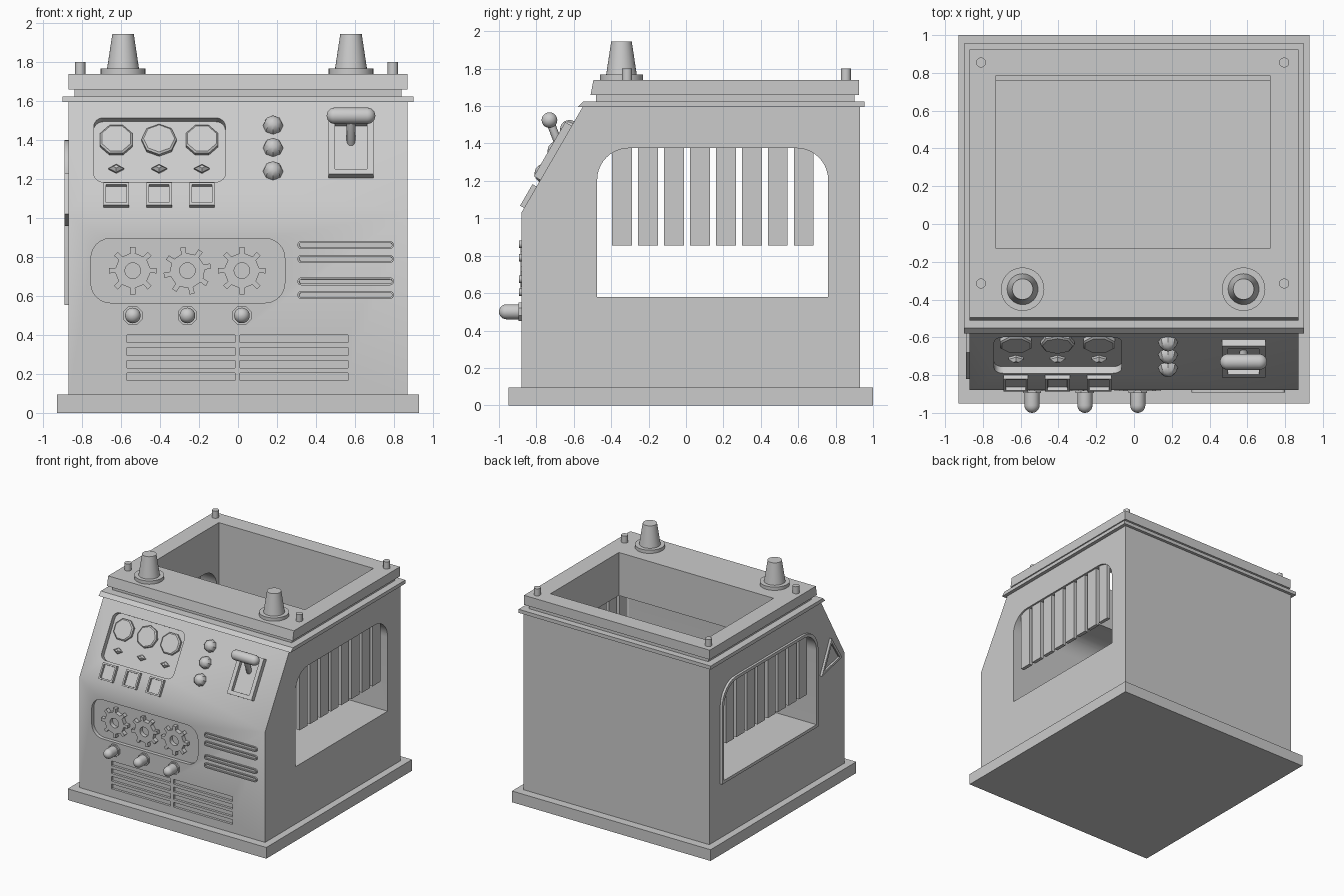
import bpy, bmesh
from math import sin, cos, pi, radians
from mathutils import Matrix, Vector

if "Cube" in bpy.data.objects:
    bpy.data.objects.remove(bpy.data.objects["Cube"], do_unlink=True)

GREY = bpy.data.materials.new("plain_grey")
GREY.use_nodes = True
GREY.diffuse_color = (0.6, 0.6, 0.6, 1)
GREY.node_tree.nodes["Principled BSDF"].inputs["Base Color"].default_value = (0.6, 0.6, 0.6, 1)


def plane(origin, u, v):
    """Matrix whose local x, y and z are u, v and their outward normal."""
    u, v = Vector(u).normalized(), Vector(v).normalized()
    rot = Matrix((u, v, u.cross(v))).transposed().to_4x4()
    return Matrix.Translation(origin) @ rot


TOP = Matrix.Identity(4)
FRONT = plane((0, -0.88, 0), (1, 0, 0), (0, 0, 1))
SLOPE = plane((0, -0.88, 1.03), (1, 0, 0), (0, 0.33, 0.57))
LEFT = plane((0, 0, 0), (0, 1, 0), (0, 0, 1))
RIGHT = plane((0, 0, 0), (0, -1, 0), (0, 0, 1))


def up(z):
    """Distance along the sloped panel for a height z."""
    return (z - 1.03) / 0.866


def finish(name, bm, matrix):
    bmesh.ops.recalc_face_normals(bm, faces=bm.faces[:])
    bm.transform(matrix)
    mesh = bpy.data.meshes.new(name)
    bm.to_mesh(mesh)
    bm.free()
    mesh.materials.append(GREY)
    mesh.shade_smooth()
    mesh.set_sharp_from_angle(angle=radians(32))
    obj = bpy.data.objects.new(name, mesh)
    bpy.context.collection.objects.link(obj)
    return obj


def stack(name, rings, matrix, border=0, depth=0):
    """Skin equal-length rings of points; optionally sink the last cap inside a border."""
    bm = bmesh.new()
    loops = [[bm.verts.new(p) for p in ring] for ring in rings]
    for a, b in zip(loops, loops[1:]):
        for i in range(len(a)):
            j = (i + 1) % len(a)
            bm.faces.new((a[i], a[j], b[j], b[i]))
    bm.faces.new(loops[0][::-1])
    cap = bm.faces.new(loops[-1])
    if border:
        bm.normal_update()
        bmesh.ops.inset_region(bm, faces=[cap], thickness=border, use_even_offset=True)
        bm.normal_update()
        bmesh.ops.inset_region(bm, faces=[cap], thickness=0.0005, depth=-depth, use_even_offset=True)
    return finish(name, bm, matrix)


def prism(name, pts, n0, n1, matrix=TOP, border=0, depth=0):
    return stack(name, [[(x, y, n) for x, y in pts] for n in (n0, n1)], matrix, border, depth)


def lathe(name, profile, matrix, seg=24, turn=0.0):
    rings = [[(r * cos(turn + 2 * pi * i / seg), r * sin(turn + 2 * pi * i / seg), h)
              for i in range(seg)] for r, h in profile]
    return stack(name, rings, matrix)


def dome(r, h, steps=6):
    return [(max(r * cos(pi / 2 * i / steps), 0.001), h + r * sin(pi / 2 * i / steps))
            for i in range(steps + 1)]


def rect(x0, x1, y0, y1, low=0.0, high=None, steps=6):
    """Rectangle with rounded lower and upper corners."""
    high = low if high is None else high
    pts = []
    for cx, cy, sx, sy, r, a in ((x0, y0, 1, 1, low, pi), (x1, y0, -1, 1, low, 1.5 * pi),
                                 (x1, y1, -1, -1, high, 0), (x0, y1, 1, -1, high, pi / 2)):
        for i in range(steps + 1 if r else 1):
            t = a + pi / 2 * i / steps
            pts.append((cx + sx * r + r * cos(t), cy + sy * r + r * sin(t)))
    return pts


def cut(obj, cutters):
    """Subtract the cutters, bake the result and remove them."""
    for c in cutters:
        c.hide_render = True
        m = obj.modifiers.new("cut", "BOOLEAN")
        m.operation, m.solver, m.object = "DIFFERENCE", "EXACT", c
    bpy.context.view_layer.update()
    baked = bpy.data.meshes.new_from_object(obj.evaluated_get(bpy.context.evaluated_depsgraph_get()))
    obj.modifiers.clear()
    obj.data = baked
    baked.shade_smooth()
    baked.set_sharp_from_angle(angle=radians(32))
    for c in cutters:
        bpy.data.objects.remove(c, do_unlink=True)


def tunnel():
    return prism("tunnel_cutter", rect(-0.475, 0.76, 0.58, 1.375, 0, 0.17, 10), -1.2, 1.2, LEFT)


def well():
    return prism("well_cutter", rect(-0.73, 0.72, -0.13, 0.785), 1.2, 2)


# Housing and plinth
prism("plinth", rect(-0.93, 0.93, -0.95, 1.0), 0, 0.095)
body = prism("body", [(-0.88, 0.09), (0.93, 0.09), (0.93, 1.6), (-0.55, 1.6), (-0.88, 1.03)],
             -0.87, 0.87, LEFT)
cutters = [tunnel(), well(),
           prism("gauge_recess", rect(-0.74, -0.065, up(1.185), up(1.515), 0.05), -0.04, 0.1, SLOPE),
           prism("gear_recess", rect(-0.755, 0.24, 0.565, 0.895, 0.1), -0.03, 0.1, FRONT)]
for x in (-0.57, 0.01):
    for row in range(4):
        z = 0.165 + 0.065 * row
        cutters.append(prism("vent_cutter", rect(x, x + 0.555, z, z + 0.04), -0.02, 0.1, FRONT))
cut(body, cutters)

# Stepped rim around the open top
rim = prism("rim", [(-0.58, 1.595), (0.955, 1.595), (0.955, 1.625), (-0.55, 1.625)], -0.9, 0.9, LEFT)
gasket = prism("gasket", rect(-0.84, 0.84, -0.48, 0.9), 1.62, 1.665)
top_frame = prism("top_frame", [(-0.51, 1.66), (0.925, 1.66), (0.925, 1.74), (-0.495, 1.74)],
                  -0.87, 0.87, LEFT)
for part in (rim, gasket, top_frame):
    cut(part, [well()])

# Window bars on both sides, raised surround on the right side
for x in (-0.84, 0.84):
    for i in range(8):
        y = -0.395 + 0.139 * i
        prism("window_bar", rect(y, y + 0.105, 0.855, 1.39), x - 0.015, x + 0.015, LEFT)
surround = prism("window_surround", rect(-0.785, 0.5, 0.555, 1.4, 0, 0.19, 10), 0.85, 0.89, RIGHT)
cut(surround, [tunnel()])
prism("triangle_plate", [(0.55, 0.96), (0.82, 1.02), (0.68, 1.23)], 0.86, 0.89, RIGHT, 0.02, 0.015)

# Cones and corner pegs on the top frame
for x in (-0.59, 0.58):
    lathe("cone_flange", [(0.115, 1.735), (0.115, 1.768)], Matrix.Translation((x, -0.345, 0)), 32)
    lathe("top_cone", [(0.083, 1.76), (0.055, 1.945)], Matrix.Translation((x, -0.345, 0)), 32)
for x in (-0.81, 0.795):
    for y in (-0.315, 0.855):
        lathe("corner_peg", [(0.027, 1.73), (0.027, 1.8)], Matrix.Translation((x, y, 0)), 12)

# Gauges, small toggles and square buttons
for i in range(3):
    x = -0.625 + 0.22 * i
    lathe("gauge", [(0.09, -0.045), (0.09, -0.02), (0.08, -0.012)],
          SLOPE @ Matrix.Translation((x, up(1.415), 0)), 8, pi / 8 * (i + 1))
    lathe("toggle", [(0.04, -0.045), (0.04, -0.028), (0.015, -0.01)],
          SLOPE @ Matrix.Translation((x, up(1.27), 0)) @ Matrix.Diagonal((1, 0.6, 1, 1)), 4)
    prism("square_button", rect(x - 0.065, x + 0.065, up(1.055), up(1.17)), -0.01, 0.025,
          SLOPE, 0.013, 0.02)

# Faceted push buttons
for z in (1.475, 1.36, 1.24):
    lathe("push_button", [(0.052, -0.01)] + dome(0.052, 0, 3),
          SLOPE @ Matrix.Translation((0.18, up(z), 0)), 8)

# Lever with its raised mount
prism("lever_mount", rect(0.465, 0.695, up(1.205), up(1.495)), -0.01, 0.04, SLOPE, 0.032, 0.03)
foot, grip = Vector((0.58, -0.67, 1.37)), Vector((0.58, -0.73, 1.525))
aim = (grip - foot).to_track_quat("Z", "Y").to_matrix().to_4x4()
lathe("lever_stem", [(0.001, -0.022), (0.015, -0.015), (0.022, 0), (0.022, (grip - foot).length)],
      Matrix.Translation(foot) @ aim, 16)
half = dome(0.042, 0.083)
lathe("lever_grip", [(r, -h) for r, h in half[::-1]] + half,
      Matrix.Translation(grip) @ Matrix.Rotation(pi / 2, 4, "Y"), 20)

# Gears with knobs below them
for i in range(3):
    x = -0.54 + 0.28 * i
    pts = []
    for tooth in range(8):
        for da, r in ((-0.26, 0.088), (-0.14, 0.09), (-0.11, 0.123), (0.11, 0.123), (0.14, 0.09)):
            a = tooth * pi / 4 + 0.2 * (i == 1) + da
            pts.append((r * cos(a), r * sin(a)))
    place = FRONT @ Matrix.Translation((x, 0.73, 0))
    gear = prism("gear", pts, -0.035, 0.005, place)
    cut(gear, [lathe("axle_cutter", [(0.04, -0.1), (0.04, 0.1)], place, 20)])
    place = FRONT @ Matrix.Translation((x, 0.5, 0))
    lathe("knob_washer", [(0.053, -0.01), (0.053, 0.015)], place, 8, pi / 8)
    lathe("knob", [(0.04, 0)] + dome(0.04, 0.08), place, 20)

# Raised slot rings
for z in (0.605, 0.675, 0.79, 0.862):
    prism("slot_ring", rect(0.305, 0.8, z - 0.02, z + 0.02, 0.0195), -0.01, 0.013, FRONT, 0.009, 0.012)
